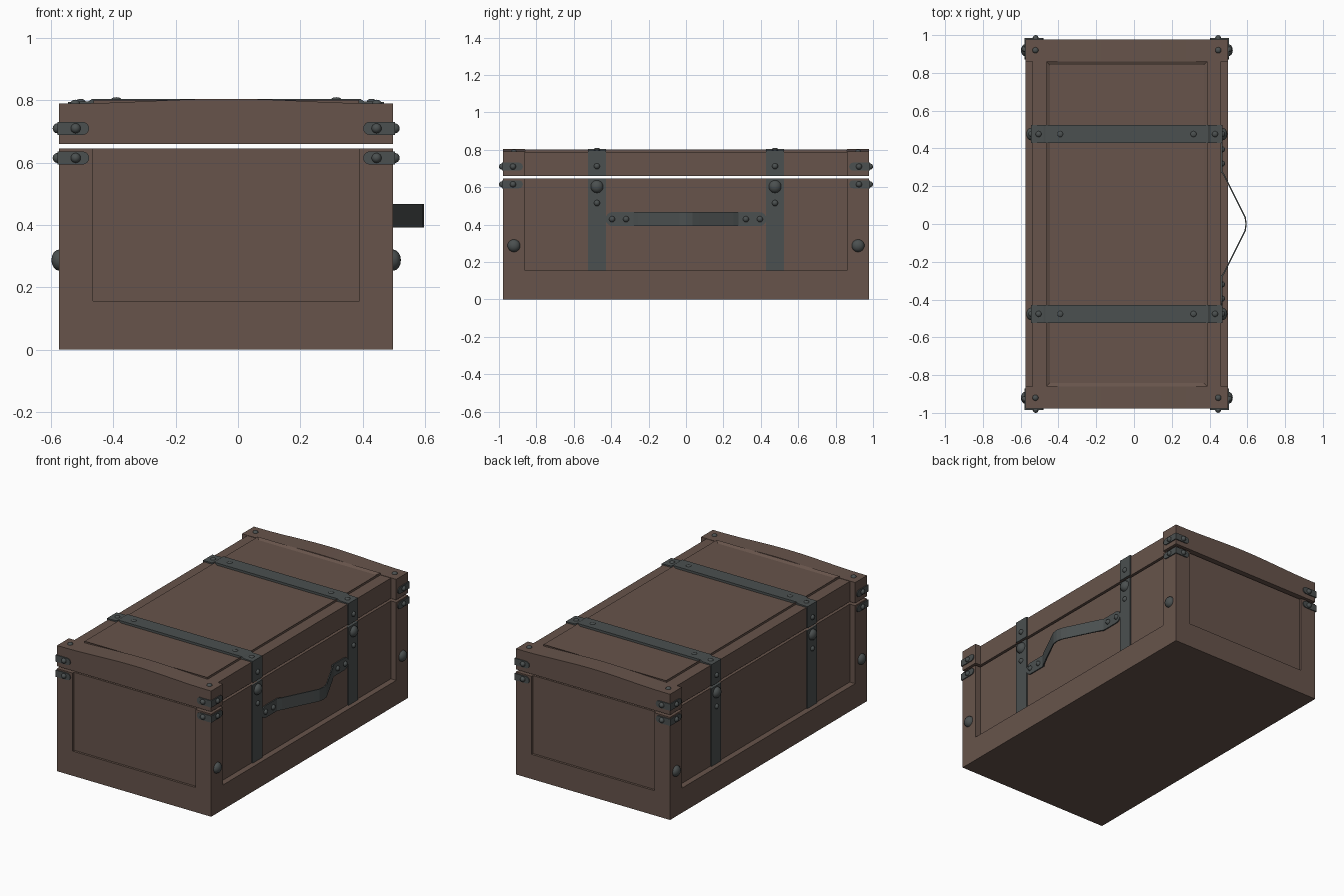
import bpy, bmesh
from math import pi, cos, sin
from mathutils import Vector, Matrix

cube = bpy.data.objects.get("Cube")
if cube:
    bpy.data.objects.remove(cube, do_unlink=True)


def material(name, rgb):
    m = bpy.data.materials.new(name)
    m.use_nodes = True
    m.diffuse_color = (*rgb, 1)
    m.node_tree.nodes["Principled BSDF"].inputs["Base Color"].default_value = (*rgb, 1)
    return m


WOOD = material("brown_wood", (0.135, 0.088, 0.07))
METAL = material("dark_metal", (0.07, 0.08, 0.08))
CX = -0.038                 # centre of the box, pushed aside by the handle
HX, HY = 0.536, 0.978       # half width and half length
IX, IY = 0.499, 0.86        # recessed side wall, end of the side recess
GAP_LOW, GAP_HIGH = 0.645, 0.66


def finish(name, bm, mat, smooth=False):
    bmesh.ops.recalc_face_normals(bm, faces=bm.faces)
    mesh = bpy.data.meshes.new(name)
    bm.to_mesh(mesh)
    bm.free()
    mesh.materials.append(mat)
    if smooth:
        mesh.shade_smooth()
    ob = bpy.data.objects.new(name, mesh)
    bpy.context.collection.objects.link(ob)
    return ob


def prism(name, pts, vec, mat):
    bm = bmesh.new()
    face = bm.faces.new([bm.verts.new(p) for p in pts])
    ext = bmesh.ops.extrude_face_region(bm, geom=[face], use_keep_orig=True)
    moved = [g for g in ext["geom"] if isinstance(g, bmesh.types.BMVert)]
    bmesh.ops.translate(bm, verts=moved, vec=Vector(vec))
    return finish(name, bm, mat)


def box(name, x, y, z, mat):
    pts = [(x[0], y[0], z[0]), (x[1], y[0], z[0]), (x[1], y[1], z[0]), (x[0], y[1], z[0])]
    return prism(name, pts, (0, 0, z[1] - z[0]), mat)


def rivet(name, loc, normal, r=0.016, h=0.014):
    bm = bmesh.new()
    bmesh.ops.create_uvsphere(bm, u_segments=14, v_segments=8, radius=1)
    low = [v for v in bm.verts if v.co.z < -0.01]
    bmesh.ops.delete(bm, geom=low, context='VERTS')
    turn = Vector(normal).to_track_quat('Z', 'Y').to_matrix().to_4x4()
    bm.transform(Matrix.Translation(loc) @ turn @ Matrix.Diagonal((r, r, h, 1)))
    finish(name, bm, METAL, True)


def tongue(start, end, z, r):
    """Strip outline with a square start and a round end, as (u, z) pairs."""
    d = 1 if end > start else -1
    arc = [(end - d * r + d * r * cos(a), z + r * sin(a))
           for a in [-pi / 2 + pi * i / 8 for i in range(9)]]
    return [(start, z - r)] + arc + [(start, z + r)]


# Body: plain base below, notched walls above so that panels sit between posts
box("body_base", (CX - HX, CX + HX), (-HY, HY), (0, 0.155), WOOD)
px, fy = 0.428, HY - 0.014
quarter = [(IX, IY), (HX, IY), (HX, HY), (px, HY), (px, fy)]
outline = []
for sx, sy in ((1, 1), (-1, 1), (-1, -1), (1, -1)):
    part = [(CX + sx * x, sy * y, 0.155) for x, y in quarter]
    outline += part if sx * sy > 0 else part[::-1]
prism("body_walls", outline, (0, 0, GAP_LOW - 0.155), WOOD)

# Lid: flat middle, arched end boards, framed top panel
box("lid_middle", (CX - IX, CX + IX), (-IY, IY), (GAP_HIGH, 0.788), WOOD)
arch = [(CX + HX * (1 - i / 12), 0.79 + 0.015 * cos(min(1, abs(1 - i / 12) * HX / 0.5) * pi / 2) ** 2)
        for i in range(25)]
profile = [(CX - HX, GAP_HIGH), (CX + HX, GAP_HIGH)] + arch
for side, sy in (("front", -1), ("back", 1)):
    prism(f"lid_{side}_end", [(x, sy * IY, z) for x, z in profile],
          (0, sy * (HY - IY), 0), WOOD)

bm = bmesh.new()
bmesh.ops.create_cube(bm, size=1)
bm.transform(Matrix.Translation((CX, 0, 0.79)) @ Matrix.Diagonal((0.852, 2 * IY, 0.022, 1)))
bm.normal_update()
top = [f for f in bm.faces if f.normal.z > 0.9]
bmesh.ops.inset_region(bm, faces=top, thickness=0.026)
bmesh.ops.translate(bm, verts=top[0].verts, vec=(0, 0, -0.01))
finish("lid_panel_frame", bm, WOOD)

# Metal straps over the lid and down both sides
STRAP_Y, STRAP_W = 0.476, 0.0475
half = [(IX + 0.008, 0.78), (IX + 0.008, 0.795), (0.442, 0.797), (0.43, 0.805)]
strap = [(CX + x, z) for x, z in half] + [(CX - x, z) for x, z in half[::-1]]
for sy in (-1, 1):
    y = sy * STRAP_Y
    span = (y - STRAP_W, y + STRAP_W)
    prism("strap_top", [(x, span[0], z) for x, z in strap], (0, 2 * STRAP_W, 0), METAL)
    for sx in (-1, 1):
        wall, face = CX + sx * (IX - 0.01), CX + sx * (IX + 0.008)
        xs = sorted((wall, face))
        box("strap_lower", xs, span, (0.155, GAP_LOW), METAL)
        box("strap_upper", xs, span, (GAP_HIGH, 0.785), METAL)
        out = (sx, 0, 0)
        rivet("strap_stud", (face, y, 0.603), out, 0.034, 0.025)
        for z in (0.515, 0.712):
            rivet("strap_side_rivet", (face, y, z), out)
        rivet("strap_top_rivet", (CX + sx * 0.467, y, 0.795), (0, 0, 1), h=0.01)
        rivet("strap_top_rivet", (CX + sx * 0.353, y, 0.804), (0, 0, 1), h=0.006)

# Corner brackets and studs
T = 0.006
for sx in (-1, 1):
    for sy in (-1, 1):
        for z in (0.615, 0.71):
            flat = tongue(sx * (HX + T), sx * 0.44, z, 0.021)
            prism("bracket_end_plate", [(CX + u, sy * HY, v) for u, v in flat],
                  (0, sy * T, 0), METAL)
            flat = tongue(sy * (HY + T), sy * 0.872, z, 0.021)
            prism("bracket_side_plate", [(CX + sx * HX, u, v) for u, v in flat],
                  (sx * T, 0, 0), METAL)
            rivet("bracket_end_rivet", (CX + sx * 0.483, sy * (HY + T), z), (0, sy, 0), h=0.016)
            rivet("bracket_side_rivet", (CX + sx * (HX + T), sy * 0.925, z), (sx, 0, 0), h=0.015)
        rivet("side_stud", (CX + sx * HX, sy * 0.92, 0.287), (sx, 0, 0), 0.034, 0.025)
        rivet("lid_corner_rivet", (CX + sx * 0.484, sy * 0.92, 0.79), (0, 0, 1), h=0.012)

# Carrying handle on the left side: riveted ends and a bowed grip
HZ, HR = 0.429, 0.038
wall = CX + IX
for sy in (-1, 1):
    flat = tongue(sy * 0.27, sy * 0.43, HZ, HR)
    prism("handle_end", [(wall, u, v) for u, v in flat], (0.007, 0, 0), METAL)
    for y in (0.32, 0.395):
        rivet("handle_rivet", (wall + 0.007, sy * y, HZ), (1, 0, 0))
bow = [(0.468, 0.28), (0.483, 0.255), (0.575, 0.07), (0.592, 0.035)]
outer = bow + [(0.597, 0)] + [(x, -y) for x, y in bow[::-1]]
inner = [(x - 0.007, y * 0.99) for x, y in outer[::-1]]
prism("handle_grip", [(x, y, HZ - HR) for x, y in outer + inner], (0, 0, 2 * HR), METAL)
